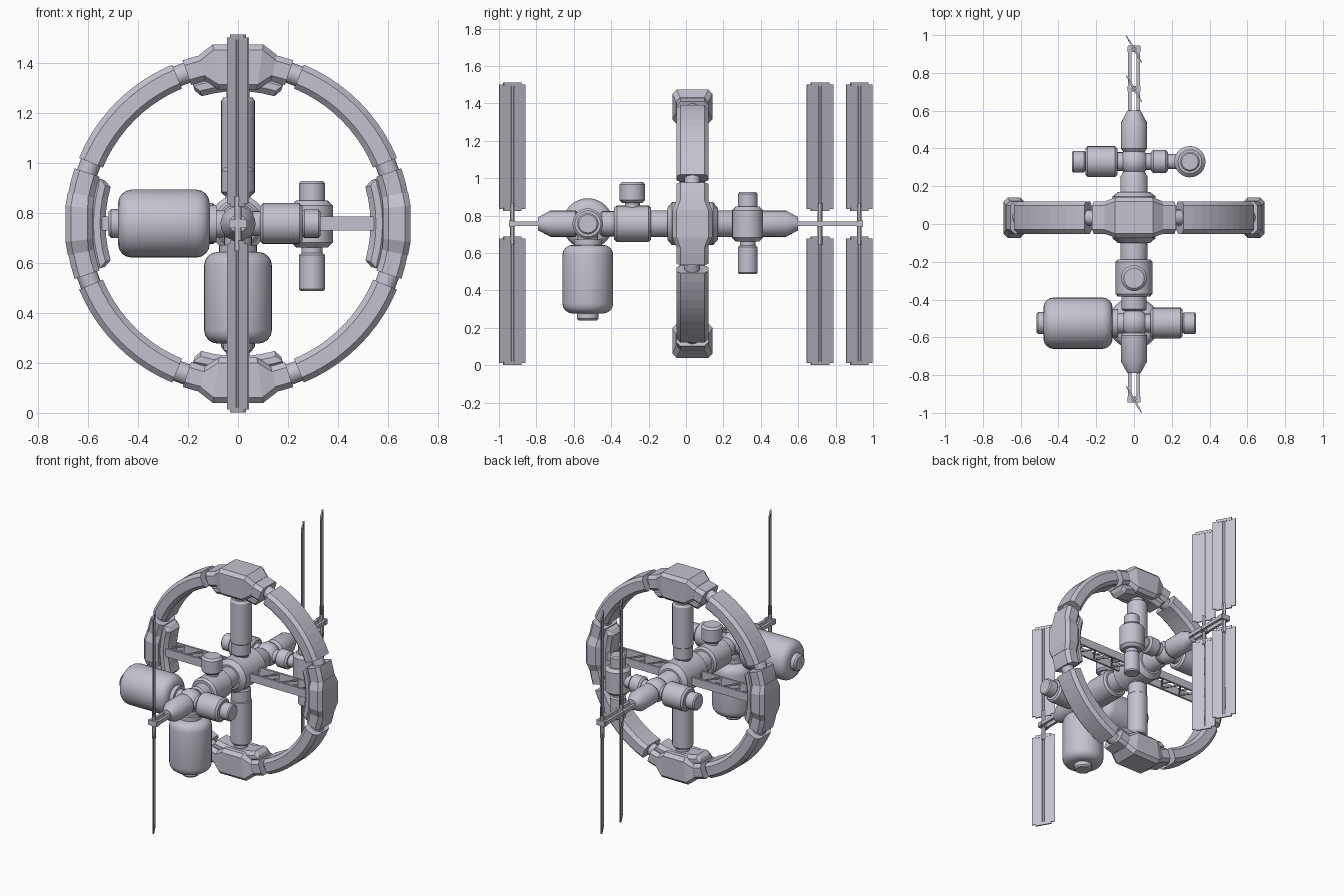
import bpy, bmesh
from math import sin, cos, pi, radians
from mathutils import Vector, Matrix

if "Cube" in bpy.data.objects:
    bpy.data.objects.remove(bpy.data.objects["Cube"])

grey = bpy.data.materials.new("pale_lavender_grey")
grey.use_nodes = True
COLOUR = (0.55, 0.54, 0.62, 1)
grey.diffuse_color = COLOUR
grey.node_tree.nodes["Principled BSDF"].inputs["Base Color"].default_value = COLOUR

Z0 = 0.757      # height of the long axis
RY = 0.034      # ring plane
FRONT, REAR = -0.525, 0.33   # docking nodes
X, Y, Z = Vector((1, 0, 0)), Vector((0, 1, 0)), Vector((0, 0, 1))


def finish(name, bm, smooth=True):
    bmesh.ops.recalc_face_normals(bm, faces=bm.faces)
    mesh = bpy.data.meshes.new(name)
    bm.to_mesh(mesh)
    bm.free()
    mesh.materials.append(grey)
    ob = bpy.data.objects.new(name, mesh)
    bpy.context.collection.objects.link(ob)
    if smooth:
        bpy.ops.object.select_all(action='DESELECT')
        ob.select_set(True)
        bpy.context.view_layer.objects.active = ob
        bpy.ops.object.shade_smooth_by_angle(angle=radians(30))
    return ob


def skin(bm, rings):
    """Join equal loops of points into a capped solid."""
    loops = [[bm.verts.new(p) for p in ring] for ring in rings]
    n = len(loops[0])
    for a, b in zip(loops, loops[1:]):
        for i in range(n):
            bm.faces.new((a[i], a[(i + 1) % n], b[(i + 1) % n], b[i]))
    bm.faces.new(loops[0])
    bm.faces.new(loops[-1])


def lathe(name, origin, axis, profile, sides=24):
    """Turn (distance, radius) pairs about an axis."""
    bm = bmesh.new()
    q = Z.rotation_difference(axis)
    skin(bm, [[Vector(origin) + q @ Vector((r * cos(2 * pi * i / sides), r * sin(2 * pi * i / sides), t))
               for i in range(sides)] for t, r in profile])
    return finish(name, bm)


def drum(start, end, r, c=0.012):
    """Profile of a cylinder with chamfered ends."""
    return [(start, r - c), (start + c, r), (end - c, r), (end, r - c)]


def add_box(bm, centre, size, turn=None):
    m = Matrix.Translation(centre) @ (turn or Matrix()) @ Matrix.Diagonal((*size, 1))
    bmesh.ops.create_cube(bm, size=1, matrix=m)


def arc(name, middle, stations):
    """Loft chamfered sections (angle, inner radius, outer radius, half width) round the ring."""
    bm = bmesh.new()
    rings = []
    for ang, ri, ro, w in stations:
        a, c = radians(middle + ang), 0.022
        sec = [(ri, w - c), (ri + c, w), (ro - c, w), (ro, w - c)]
        sec += [(r, -y) for r, y in reversed(sec)]
        rings.append([(r * cos(a), RY + y, Z0 + r * sin(a)) for r, y in sec])
    skin(bm, rings)
    return finish(name, bm, False)


def even(half, steps, *dims):
    return [(half * (2 * i / steps - 1), *dims) for i in range(steps + 1)]


# Habitat ring: curved segments, modules, bulges and joints
for k in range(4):
    arc("ring_segment", 45 + 90 * k, even(22.5, 10, 0.585, 0.688, 0.086))
    mid = 90 * k
    tall = k % 2
    arc("ring_module", mid, even(18.7, 8, 0.585, 0.69, 0.086))
    arc("module_inner_deck", mid, [(-18, 0.56, 0.6, 0.066)] + even(16, 6, 0.53, 0.6, 0.07) + [(18, 0.56, 0.6, 0.066)])
    flat, taper, top = (8, 13, 0.724) if tall else (6, 10.5, 0.694)
    low = 0.54 if tall else 0.583
    arc("module_bulge", mid, [(-taper, 0.587, 0.692, 0.087), (-flat, low, top, 0.107),
                              (flat, low, top, 0.107), (taper, 0.587, 0.692, 0.087)])
    for s in (-1, 1):
        a = radians(mid + s * 20.6)
        lathe("ring_joint", (0.637 * cos(a), RY, Z0 + 0.637 * sin(a)),
              Vector((-sin(a), 0, cos(a))), [(-0.04, 0.042), (0.04, 0.042)], 16)

# Vertical spokes
for s in (-1, 1):
    lathe("spoke", (0, RY, Z0), Z * s,
          [(0.05, 0.05), (0.115, 0.05), (0.115, 0.055), (0.125, 0.063), (0.2, 0.063), (0.205, 0.068),
           (0.49, 0.068), (0.505, 0.058), (0.505, 0.045), (0.56, 0.045)])

# Horizontal lattice trusses
for s in (-1, 1):
    bm = bmesh.new()
    for w in (-1, 1):
        add_box(bm, (s * 0.33, RY + w * 0.055, Z0), (0.54, 0.014, 0.056))
    step = 0.076
    for i in range(6):
        d = 1 if i % 2 else -1
        for h in (-0.018, 0.018):
            add_box(bm, (s * (0.14 + step * i), RY, Z0 + h), (0.134, 0.009, 0.009),
                    Matrix.Rotation(d * 0.965, 4, 'Z'))
    finish("truss", bm, False)

# Long central body
lathe("hub", (0, 0, Z0), Y, [(-0.1, 0.085), (-0.075, 0.115), (0.145, 0.115), (0.17, 0.085)])
lathe("core_tube", (0, 0, Z0), Y, [(-0.46, 0.055), (-0.45, 0.067), (-0.385, 0.067), (-0.385, 0.085),
      (-0.37, 0.097), (-0.2, 0.097), (-0.187, 0.085), (-0.187, 0.072), (0.25, 0.072), (0.28, 0.055)])
lathe("front_cone", (0, 0, Z0), Y, [(-0.79, 0.035), (-0.725, 0.07), (-0.59, 0.07), (-0.575, 0.055)])
lathe("rear_cone", (0, 0, Z0), Y, [(0.38, 0.055), (0.4, 0.07), (0.535, 0.07), (0.6, 0.035)])
for y in (FRONT, REAR):
    bm = bmesh.new()
    bmesh.ops.create_uvsphere(bm, u_segments=24, v_segments=12, radius=0.078,
                              matrix=Matrix.Translation((0, y, Z0)))
    finish("docking_node", bm)

# Storage tanks with rounded shoulders, to the right and below
shoulder = [(0.055 * (1 - cos(a)), 0.081 + 0.055 * sin(a)) for a in (0, pi / 8, pi / 4, 3 * pi / 8, pi / 2)]
tank = [(0.05, 0.055), (0.085, 0.055), (0.085, 0.075), (0.113, 0.075)]
tank += [(0.113 + t, r) for t, r in shoulder] + [(0.48 - t, r) for t, r in reversed(shoulder)]
tank += [(0.48, 0.058), (0.507, 0.058), (0.517, 0.048)]
for axis in (-X, -Z):
    lathe("storage_tank", (0, FRONT, Z0), axis, tank, 32)

# Side cabins
cabin = [(0.05, 0.05), (0.088, 0.05)] + drum(0.088, 0.257, 0.082) + drum(0.257, 0.329, 0.057, 0.008)
lathe("front_cabin", (0, FRONT, Z0), X, cabin)
lathe("rear_cabin", (0, REAR, Z0), -X, cabin)

# Upper turret on the core tube
lathe("turret", (0, -0.287, Z0), Z, [(0.05, 0.04), (0.112, 0.04)] + drum(0.112, 0.224, 0.068, 0.014))

# Side arm carrying the upright cabin
lathe("side_arm", (0, REAR, Z0), X,
      [(0.05, 0.045), (0.09, 0.045)] + drum(0.09, 0.18, 0.061) + [(0.18, 0.04), (0.25, 0.04)])
lathe("upright_cabin", (0.296, REAR, Z0), Z,
      [(-0.27, 0.045), (-0.262, 0.052), (-0.125, 0.052), (-0.117, 0.042), (-0.095, 0.042)]
      + drum(-0.095, 0.092, 0.083, 0.02) + [(0.092, 0.052), (0.16, 0.052), (0.17, 0.044)])

# Booms of paired rails
for start, end in ((-0.945, -0.77), (0.58, 0.945)):
    bm = bmesh.new()
    for s in (-1, 1):
        add_box(bm, (s * 0.023, (start + end) / 2, Z0), (0.018, end - start, 0.026))
    tip = start if start < 0 else end
    add_box(bm, (0, tip * 0.99, Z0), (0.064, 0.02, 0.036))
    finish("boom", bm, False)

# Solar wings: twin strips on masts
turn = Matrix.Rotation(radians(-60), 4, 'Z')
along = turn @ X
for y in (-0.929, 0.716, 0.926):
    lathe("wing_mast", (0, y, Z0), Z, [(-0.11, 0.013), (0.11, 0.013)], 12)
    bm = bmesh.new()
    add_box(bm, (0, y, Z0), (0.07, 0.03, 0.03))
    for s in (-1, 1):
        base = Vector((0, y, Z0 + s * 0.412))
        add_box(bm, base, (0.012, 0.006, 0.67), turn)
        for w in (-1, 1):
            add_box(bm, base + along * w * 0.045, (0.072, 0.006, 0.664), turn)
        for e in (-1, 1):
            add_box(bm, base + Z * e * 0.334, (0.11, 0.01, 0.02), turn)
    finish("solar_wing", bm, False)
